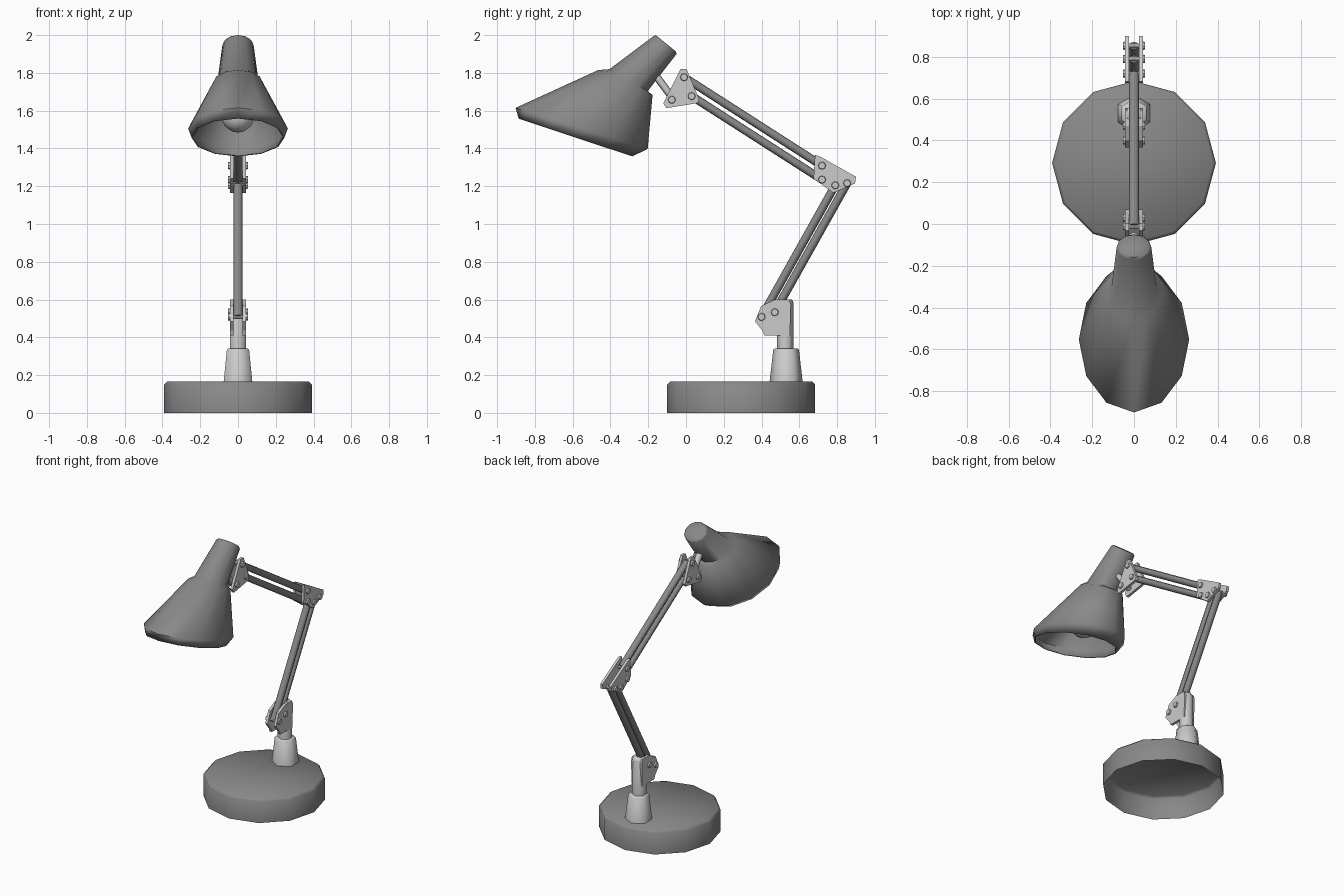
import bpy, bmesh, math
from mathutils import Vector, Matrix

if "Cube" in bpy.data.objects:
    bpy.data.objects.remove(bpy.data.objects["Cube"])

dark = bpy.data.materials.new("dark_grey")
dark.diffuse_color = (0.25, 0.25, 0.25, 1)
dark.use_nodes = True
dark.node_tree.nodes["Principled BSDF"].inputs["Base Color"].default_value = dark.diffuse_color


def finish(name, bm, smooth=40, mat=None):
    bmesh.ops.recalc_face_normals(bm, faces=bm.faces)
    me = bpy.data.meshes.new(name)
    bm.to_mesh(me)
    bm.free()
    ob = bpy.data.objects.new(name, me)
    bpy.context.collection.objects.link(ob)
    if mat:
        me.materials.append(mat)
    bpy.ops.object.select_all(action='DESELECT')
    ob.select_set(True)
    bpy.context.view_layer.objects.active = ob
    if smooth:
        bpy.ops.object.shade_smooth_by_angle(angle=math.radians(smooth))
    return ob


def loft(name, rings, sides, caps=(True, True), smooth=40, mat=None):
    """Rings are (y1, z1, y2, z2, half width in x): two side-view ends of an ellipse."""
    bm = bmesh.new()
    loops = []
    for y1, z1, y2, z2, hx in rings:
        a, b = Vector((0, y1, z1)), Vector((0, y2, z2))
        c, h = (a + b) / 2, (b - a) / 2
        loops.append([bm.verts.new(c + h * math.cos(t) + Vector((hx * math.sin(t), 0, 0)))
                      for t in (2 * math.pi * i / sides for i in range(sides))])
    for p, q in zip(loops, loops[1:]):
        for i in range(sides):
            j = (i + 1) % sides
            bm.faces.new((p[i], p[j], q[j], q[i]))
    if caps[0]:
        bm.faces.new(loops[0])
    if caps[1]:
        bm.faces.new(loops[-1])
    return finish(name, bm, smooth, mat)


def turned(name, cy, profile, sides, caps=(True, True), smooth=65, mat=None):
    return loft(name, [(cy - r, z, cy + r, z, r * sx) for r, z, sx in profile],
                sides, caps, smooth, mat)


def rod(name, p, q, r, sides=8, mat=None):
    d = (Vector(q) - Vector(p)).normalized()
    n = Vector((-d.y, d.x)) * r
    return loft(name, [(e[0] - n.x, e[1] - n.y, e[0] + n.x, e[1] + n.y, r * 1.1)
                       for e in (p, q)], sides, smooth=65, mat=mat)


def bracket(name, outline, pins):
    # Pair of side plates, with rivets and pins through them
    for side, s in (("left", -1), ("right", 1)):
        bm = bmesh.new()
        f = bm.faces.new([bm.verts.new((s * 0.024, y, z)) for y, z in outline])
        g = bmesh.ops.extrude_face_region(bm, geom=[f])
        bmesh.ops.translate(bm, vec=(s * 0.018, 0, 0),
                            verts=[v for v in g["geom"] if isinstance(v, bmesh.types.BMVert)])
        finish(f"{name}_plate_{side}", bm, 0)
        bm = bmesh.new()
        for y, z in pins:
            m = Matrix.Translation((s * 0.047, y, z)) @ Matrix.Rotation(s * math.pi / 2, 4, 'Y')
            bmesh.ops.create_cone(bm, cap_ends=True, segments=8, radius1=0.021,
                                  radius2=0.018, depth=0.012, matrix=m)
        finish(f"{name}_rivets_{side}", bm)
    bm = bmesh.new()
    for y, z in pins:
        m = Matrix.Translation((0, y, z)) @ Matrix.Rotation(math.pi / 2, 4, 'Y')
        bmesh.ops.create_cone(bm, cap_ends=True, segments=8, radius1=0.012,
                              radius2=0.012, depth=0.06, matrix=m)
    finish(f"{name}_pins", bm)


# Base: hollow twelve-sided drum, open below
turned("base", 0.292, [(0.392, 0, 1), (0.392, 0.15, 1), (0.377, 0.165, 1)], 12,
       (False, True), mat=dark)

# Six-sided socket and post
turned("socket", 0.53, [(0.088, 0.16, 1), (0.068, 0.335, 1), (0.062, 0.34, 1)], 6)
turned("post", 0.525, [(0.044, 0.33, 1.1), (0.044, 0.585, 1.1), (0.036, 0.6, 1.1)], 6)

# Arm pivots in side view (y, z)
low = [(0.40, 0.508), (0.47, 0.533)]
elbow_low = [(0.79, 1.205), (0.853, 1.216)]
elbow_up = [(0.72, 1.235), (0.72, 1.309)]
head = [(0.03, 1.677), (-0.01, 1.777)]

# Parallel rods
for i in range(2):
    rod(f"lower_arm_rod_{i + 1}", low[i], elbow_low[i], 0.022, mat=dark)
    rod(f"upper_arm_rod_{i + 1}", elbow_up[i], head[i], 0.022, mat=dark)

# Joint brackets
bracket("base_joint", [(0.365, 0.485), (0.398, 0.565), (0.47, 0.60), (0.545, 0.60),
                       (0.555, 0.575), (0.55, 0.41), (0.415, 0.41), (0.405, 0.435)], low)
bracket("elbow_joint", [(0.683, 1.365), (0.705, 1.36), (0.9, 1.25), (0.895, 1.215),
                        (0.78, 1.165), (0.675, 1.24)], elbow_low + elbow_up)
bracket("head_joint", [(-0.03, 1.82), (0.003, 1.82), (0.07, 1.66), (0.06, 1.64),
                       (-0.105, 1.613), (-0.12, 1.64)], head + [(-0.075, 1.658)])

# Strut from head joint to shade neck
rod("shade_strut", (-0.055, 1.645), (-0.17, 1.80), 0.02, 6)

# Shade: neck, shoulder, oblique flared skirt, turned-in lip
shade = loft("shade", [(-0.160, 2.0, -0.055, 1.915, 0.074),
                       (-0.174, 1.993, -0.050, 1.900, 0.083),
                       (-0.405, 1.820, -0.203, 1.703, 0.108),
                       (-0.465, 1.815, -0.177, 1.683, 0.132),
                       (-0.902, 1.615, -0.203, 1.397, 0.264),
                       (-0.886, 1.558, -0.285, 1.358, 0.246)], 12, (True, False), 65, dark)
mod = shade.modifiers.new("thickness", 'SOLIDIFY')
mod.thickness = 0.008
mod.offset = -1

# Bulb and its holder inside the shade
bm = bmesh.new()
bmesh.ops.create_uvsphere(bm, u_segments=12, v_segments=8, radius=0.088,
                          matrix=Matrix.Translation((0, -0.50, 1.572))
                          @ Matrix.Rotation(math.radians(-45), 4, 'X'))
finish("bulb", bm, 60)
rod("bulb_holder", (-0.45, 1.627), (-0.31, 1.765), 0.045, 12, dark)
